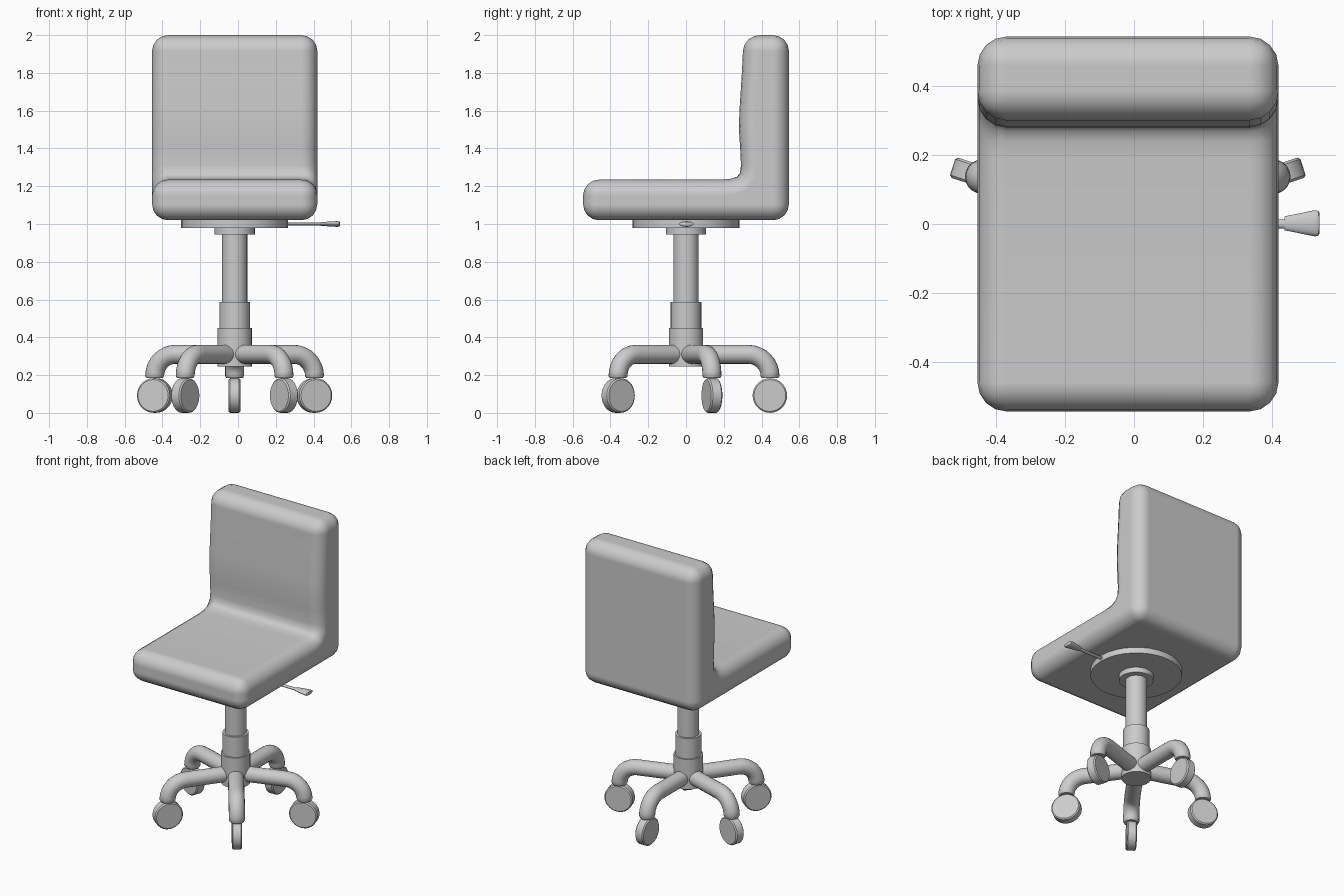
import bpy, bmesh, math
from mathutils import Matrix, Vector

if "Cube" in bpy.data.objects:
    bpy.data.objects.remove(bpy.data.objects["Cube"])

CX = -0.018  # column axis in x


def finish(name, bm, angle=40):
    bmesh.ops.recalc_face_normals(bm, faces=bm.faces)
    me = bpy.data.meshes.new(name)
    bm.to_mesh(me)
    bm.free()
    ob = bpy.data.objects.new(name, me)
    bpy.context.collection.objects.link(ob)
    bpy.ops.object.select_all(action='DESELECT')
    ob.select_set(True)
    bpy.context.view_layer.objects.active = ob
    bpy.ops.object.shade_smooth_by_angle(angle=math.radians(angle))
    return ob


def loft(bm, rings):
    """Skin a list of vertex rings and cap both ends."""
    vs = [[bm.verts.new(p) for p in r] for r in rings]
    n = len(vs[0])
    for a, b in zip(vs, vs[1:]):
        for i in range(n):
            j = (i + 1) % n
            bm.faces.new((a[i], a[j], b[j], b[i]))
    bm.faces.new(vs[0][::-1])
    bm.faces.new(vs[-1])


def ring(center, u, v, ru, rv, n):
    c, u, v = Vector(center), Vector(u), Vector(v)
    return [c + u * ru * math.cos(2 * math.pi * i / n) + v * rv * math.sin(2 * math.pi * i / n)
            for i in range(n)]


def cylinder(name, r, z0, z1, n=32):
    bm = bmesh.new()
    loft(bm, [ring((CX, 0, z), (1, 0, 0), (0, 1, 0), r, r, n) for z in (z0, z1)])
    return finish(name, bm)


# Padded one-piece seat and back: L profile extruded across x, rounded by a bevel
profile = [(-0.545, 1.02), (0.545, 1.02), (0.545, 2.0), (0.305, 2.0), (0.297, 1.82),
           (0.283, 1.60), (0.280, 1.50), (0.287, 1.40), (0.291, 1.31), (0.286, 1.27),
           (0.270, 1.25), (0.240, 1.240), (0.19, 1.235), (-0.545, 1.235)]
bm = bmesh.new()
loft(bm, [[(x, y, z) for y, z in profile] for x in (-0.455, 0.42)])
seat = finish("seat_and_back", bm, 60)
bev = seat.modifiers.new("rounding", 'BEVEL')
bev.width = 0.085
bev.segments = 4
bev.limit_method = 'ANGLE'
bev.angle_limit = math.radians(50)
bev.use_clamp_overlap = False
bev.harden_normals = True

# Plate, collar and telescoping column
cylinder("seat_plate", 0.283, 0.98, 1.025)
cylinder("column_collar", 0.107, 0.945, 0.985)
cylinder("column_upper", 0.067, 0.58, 0.95)
cylinder("column_middle", 0.081, 0.44, 0.588)
cylinder("base_hub", 0.091, 0.245, 0.45)

# Height lever: thin rod and flared oval paddle
Y, Z = (0, 1, 0), (0, 0, 1)
bm = bmesh.new()
loft(bm, [ring((x, 0, 1.0), Y, Z, 0.013, 0.008, 12) for x in (0.2, 0.45)])
finish("lever_rod", bm)
bm = bmesh.new()
loft(bm, [ring((x, 0.002, 1.0), Y, Z, ry, rz, 16) for x, ry, rz in
          ((0.437, 0.020, 0.010), (0.525, 0.038, 0.015), (0.536, 0.036, 0.014), (0.539, 0.030, 0.011))])
finish("lever_paddle", bm)

# Five curved legs with disc casters
for k in range(5):
    spin = Matrix.Translation((CX, 0, 0)) @ Matrix.Rotation(math.radians(90 + 72 * k), 4, 'Z')

    # Leg tube: straight run, then a quarter bend downwards
    bm = bmesh.new()
    rings = [ring((0.02, 0, 0.31), Y, Z, 0.05, 0.05, 20)]
    for i in range(9):
        a = math.radians(90 - 90 * i / 8)
        d = (math.cos(a), 0, math.sin(a))
        rings.append(ring((0.33 + 0.115 * d[0], 0, 0.195 + 0.115 * d[2]), Y, d, 0.05, 0.05, 20))
    rings.append(ring((0.445, 0, 0.184), Y, (1, 0, 0), 0.043, 0.043, 20))
    loft(bm, rings)
    bm.transform(spin)
    finish(f"leg_{k + 1}", bm)

    # Caster wheel with slightly eased rim
    bm = bmesh.new()
    loft(bm, [ring((0.444, y, 0.092), (1, 0, 0), Z, r, r, 28)
              for y, r in ((-0.031, 0.084), (-0.024, 0.0915), (0.024, 0.0915), (0.031, 0.084))])
    bm.transform(spin)
    finish(f"caster_{k + 1}", bm)
